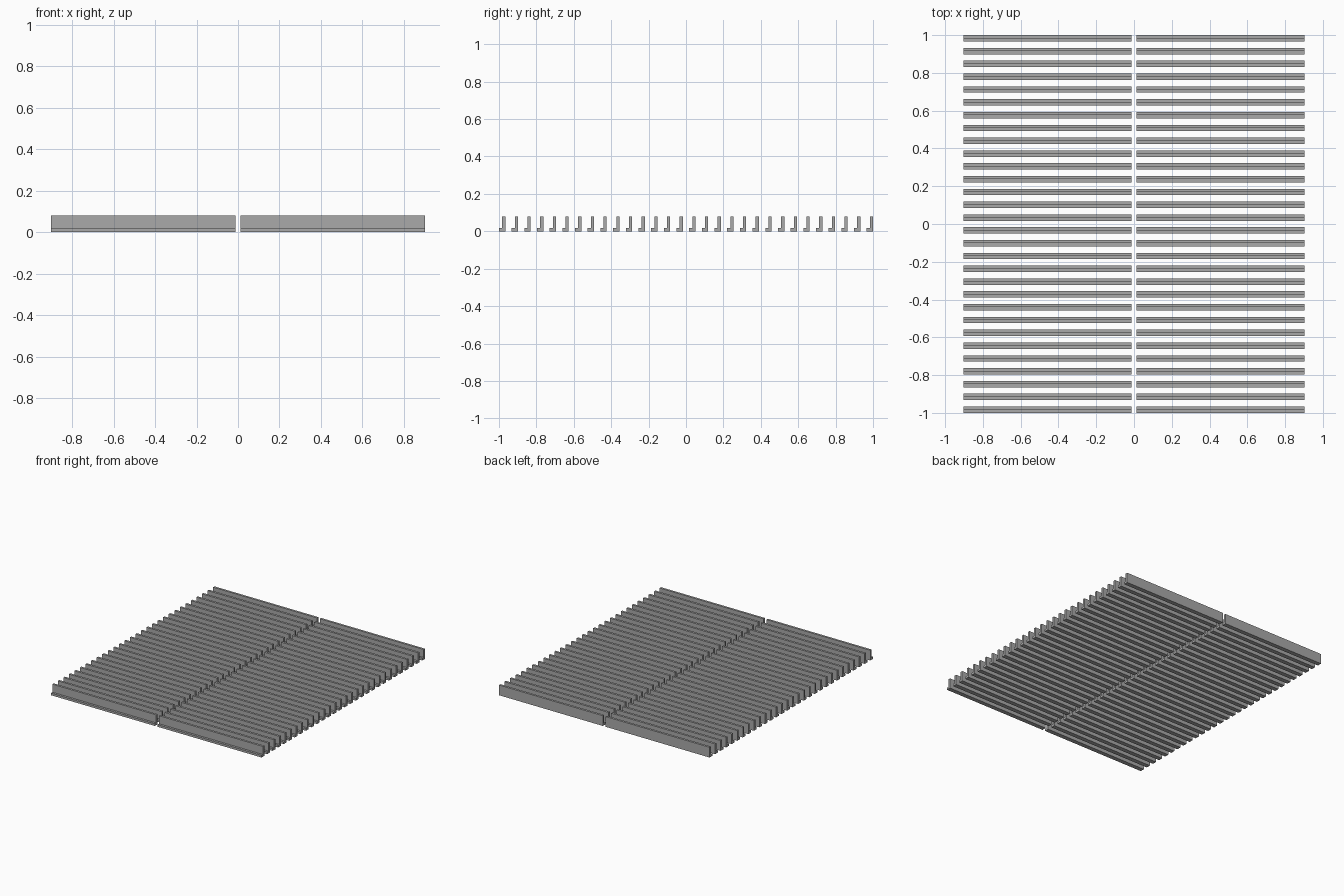
import bpy
import bmesh

if "Cube" in bpy.data.objects:
    bpy.data.objects.remove(bpy.data.objects["Cube"])

ROWS = 30
WIDTH = 2 / 59                 # bar depth; gaps between bars are equally wide
PITCH = WIDTH * 2
THICK = WIDTH / 2
HEIGHT = 0.079
X_IN, X_OUT = 0.012, 0.902

grey = bpy.data.materials.new("grey metal")
grey.diffuse_color = (0.4, 0.4, 0.4, 1)
grey.use_nodes = True
grey.node_tree.nodes["Principled BSDF"].inputs["Base Color"].default_value = grey.diffuse_color

# L section (y, z): foot toward the front, upright at the back
profile = [(0, 0), (WIDTH, 0), (WIDTH, HEIGHT),
           (WIDTH - THICK, HEIGHT), (WIDTH - THICK, THICK), (0, THICK)]


def angle_bar(name, x0, x1):
    """Extrude the L section along x and repeat it in rows along y."""
    bm = bmesh.new()
    face = bm.faces.new([bm.verts.new((x0, y - 1, z)) for y, z in profile])
    ext = bmesh.ops.extrude_face_region(bm, geom=[face])
    verts = [v for v in ext["geom"] if isinstance(v, bmesh.types.BMVert)]
    bmesh.ops.translate(bm, verts=verts, vec=(x1 - x0, 0, 0))
    bmesh.ops.recalc_face_normals(bm, faces=bm.faces)
    mesh = bpy.data.meshes.new(name)
    bm.to_mesh(mesh)
    bm.free()
    mesh.materials.append(grey)
    obj = bpy.data.objects.new(name, mesh)
    bpy.context.collection.objects.link(obj)
    rows = obj.modifiers.new("rows", "ARRAY")
    rows.count = ROWS
    rows.use_relative_offset = False
    rows.use_constant_offset = True
    rows.constant_offset_displace = (0, PITCH, 0)


# Two columns of bars with a narrow gap between them
angle_bar("left_angle_bars", -X_OUT, -X_IN)
angle_bar("right_angle_bars", X_IN, X_OUT)
